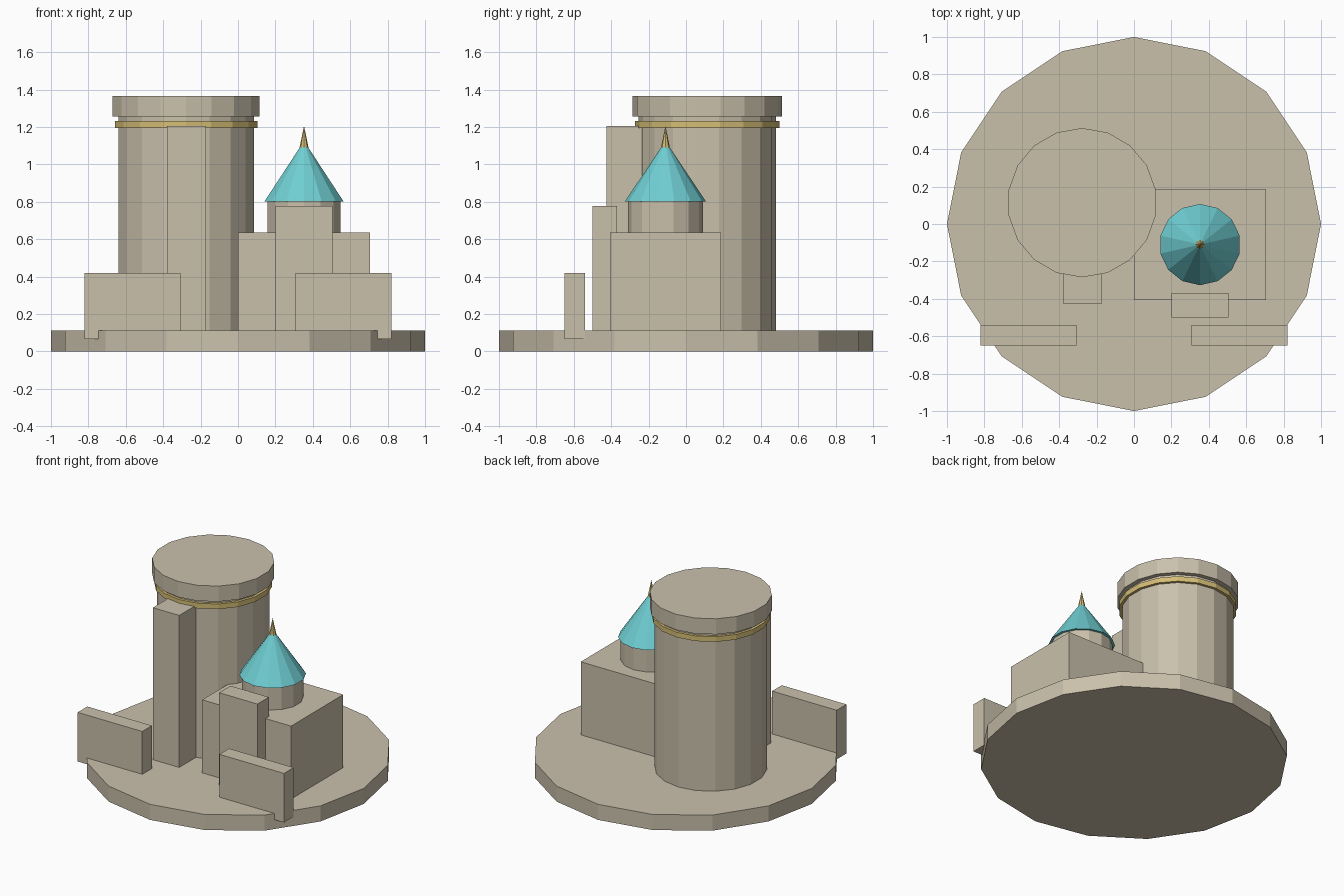
import bpy

cube = bpy.data.objects.get("Cube")
if cube:
    bpy.data.objects.remove(cube, do_unlink=True)


def material(name, rgb):
    m = bpy.data.materials.new(name)
    m.use_nodes = True
    m.diffuse_color = (*rgb, 1)
    m.node_tree.nodes["Principled BSDF"].inputs["Base Color"].default_value = (*rgb, 1)
    return m


stone = material("warm stone", (0.59, 0.53, 0.41))
teal = material("teal roof", (0.16, 0.62, 0.65))
gold = material("gold trim", (0.66, 0.51, 0.18))


def finish(name, mat):
    ob = bpy.context.object
    ob.name = ob.data.name = name
    ob.data.materials.append(mat)
    return ob


def box(name, x, y, z, mat=stone):
    """Box from (low, high) ranges on each axis."""
    ranges = (x, y, z)
    bpy.ops.mesh.primitive_cube_add(size=1, location=[(a + b) / 2 for a, b in ranges])
    ob = finish(name, mat)
    for v in ob.data.vertices:
        v.co = [c * (b - a) for c, (a, b) in zip(v.co, ranges)]
    return ob


def drum(name, centre, radius, z, sides, mat=stone, top=None):
    """Faceted cylinder, or a cone when the top radius differs."""
    bpy.ops.mesh.primitive_cone_add(
        vertices=sides, radius1=radius, radius2=radius if top is None else top,
        depth=z[1] - z[0], location=(*centre, (z[0] + z[1]) / 2))
    return finish(name, mat)


# Round base
GROUND = 0.112
drum("base", (0, 0), 1, (0, GROUND), 16)

# Large round tower with gold band, cap and front buttress
TOWER = (-0.277, 0.114)
drum("tower_body", TOWER, 0.367, (0.07, 1.26), 18)
drum("tower_band", TOWER, 0.386, (1.195, 1.232), 18, gold)
drum("tower_cap", TOWER, 0.399, (1.255, 1.367), 18)
box("tower_buttress", (-0.38, -0.17), (-0.425, -0.2), (0.07, 1.205))

# Square hall with front gatehouse
box("hall", (0, 0.707), (-0.407, 0.186), (0.07, 0.637))
box("gatehouse", (0.2, 0.504), (-0.5, -0.37), (0.07, 0.777))

# Small turret with pointed roof
TURRET = (0.353, -0.11)
drum("turret_body", TURRET, 0.2, (0.6, 0.81), 14)
drum("turret_roof", TURRET, 0.217, (0.802, 1.125), 14, teal, 0)
drum("turret_finial", TURRET, 0.026, (1.08, 1.207), 8, gold, 0)

# Two low walls at the front, overhanging the base edge
for side, sign in (("left", 1), ("right", -1)):
    box("front_wall_" + side, sorted((sign * 0.307, sign * 0.821)),
        (-0.65, -0.54), (0.067, 0.42))
